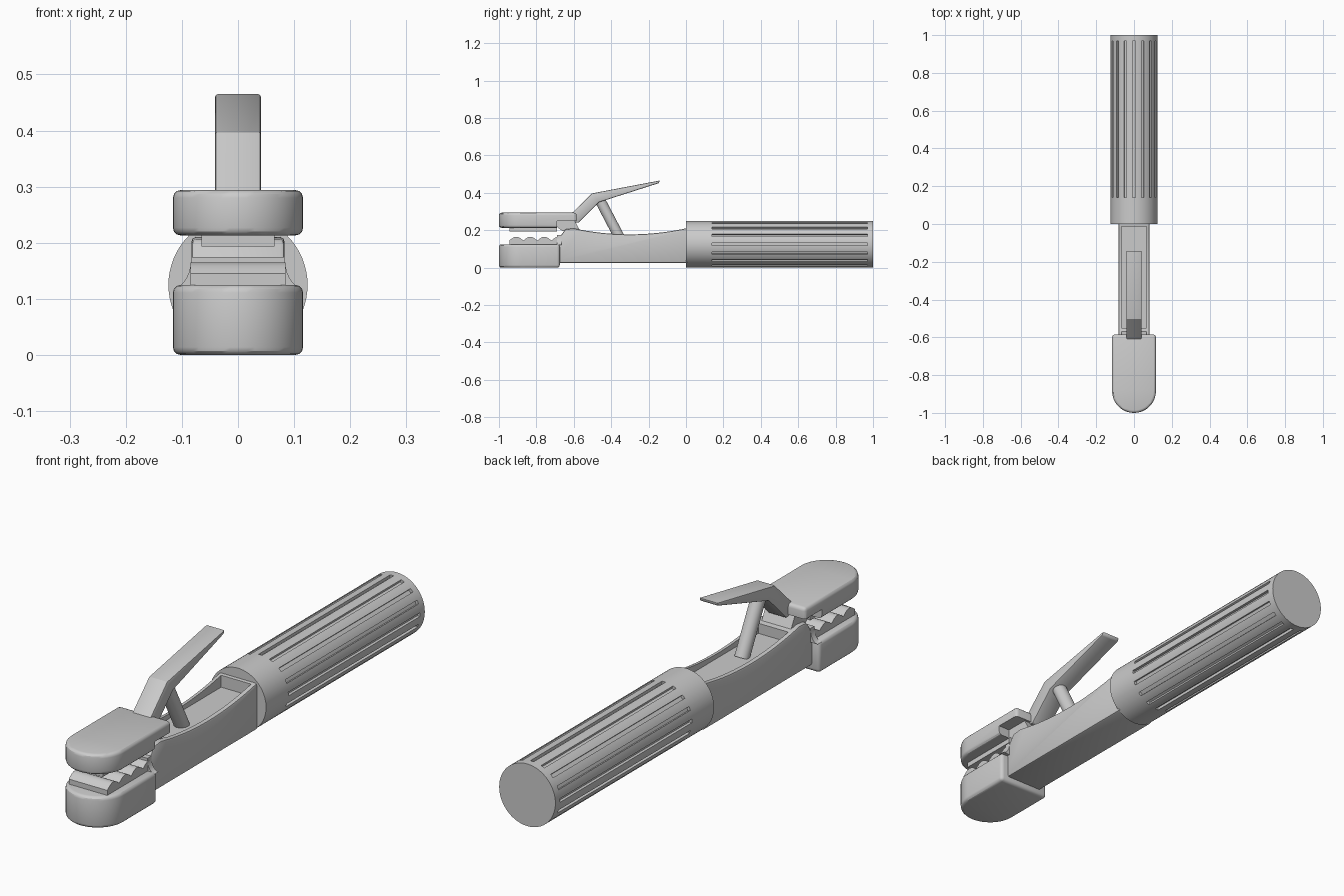
import bpy, bmesh, math
from mathutils import Vector, Matrix

if "Cube" in bpy.data.objects:
    bpy.data.objects.remove(bpy.data.objects["Cube"])


def prism(name, pts, axis, lo, hi):
    """Extrude a 2D outline along x (pts = y,z), y (pts = x,z) or z (pts = x,y)."""
    place = {'x': lambda a, b, t: (t, a, b), 'y': lambda a, b, t: (a, t, b), 'z': lambda a, b, t: (a, b, t)}[axis]
    bm = bmesh.new()
    rings = [[bm.verts.new(place(a, b, t)) for a, b in pts] for t in (lo, hi)]
    bm.faces.new(rings[0])
    bm.faces.new(rings[1])
    n = len(pts)
    for i in range(n):
        j = (i + 1) % n
        bm.faces.new((rings[0][i], rings[0][j], rings[1][j], rings[1][i]))
    bmesh.ops.recalc_face_normals(bm, faces=bm.faces)
    return finish(name, bm)


def finish(name, bm):
    me = bpy.data.meshes.new(name)
    bm.to_mesh(me)
    bm.free()
    ob = bpy.data.objects.new(name, me)
    bpy.context.collection.objects.link(ob)
    return ob


def rod(bm, p, q, r, segs):
    p, q = Vector(p), Vector(q)
    d = q - p
    m = Matrix.Translation((p + q) / 2) @ d.to_track_quat('Z', 'Y').to_matrix().to_4x4()
    bmesh.ops.create_cone(bm, cap_ends=True, segments=segs, radius1=r, radius2=r, depth=d.length, matrix=m)


def box(x, y0, y1, z0, z1, name):
    return prism(name, [(-x, y0), (x, y0), (x, y1), (-x, y1)], 'z', z0, z1)


def activate(ob):
    bpy.ops.object.select_all(action='DESELECT')
    ob.select_set(True)
    bpy.context.view_layer.objects.active = ob


def bevel(ob, width, segs=3):
    activate(ob)
    m = ob.modifiers.new("bevel", 'BEVEL')
    m.width, m.segments, m.limit_method, m.angle_limit = width, segs, 'ANGLE', math.radians(40)
    bpy.ops.object.modifier_apply(modifier=m.name)


def cut(ob, cutter):
    activate(ob)
    m = ob.modifiers.new("cut", 'BOOLEAN')
    m.object, m.operation, m.solver = cutter, 'DIFFERENCE', 'EXACT'
    bpy.ops.object.modifier_apply(modifier=m.name)
    bpy.data.objects.remove(cutter)


def jaw_plan(rear, w=0.116):
    arc = [math.pi + math.pi * i / 24 for i in range(25)]
    return [(w * math.cos(a), w - 1 + w * math.sin(a)) for a in arc] + [(w, rear), (-w, rear)]


# Handle with sixteen lengthwise grooves
bm = bmesh.new()
rod(bm, (0, 0, 0.125), (0, 1, 0.125), 0.124, 64)
handle = finish("handle", bm)
bm = bmesh.new()
for i in range(16):
    turn = Matrix.Translation((0, 0.555, 0.125)) @ Matrix.Rotation(i * math.pi / 8, 4, 'Y')
    bmesh.ops.create_cube(bm, size=1, matrix=turn @ Matrix.Translation((0, 0, 0.125))
                          @ Matrix.Diagonal((0.015, 0.83, 0.026, 1)))
cut(handle, finish("groove_cutter", bm))

# Body with a dished top and a shallow tray
dish = [(-0.6 + 0.61 * i / 20, 0.178 + 0.032 * abs((-0.6 + 0.61 * i / 20 + 0.3) / 0.3) ** 2) for i in range(21)]
body = prism("body", [(0.01, 0.025), (-0.70, 0.025), (-0.70, 0.13), (-0.645, 0.206)] + dish, 'x', -0.083, 0.083)
bevel(body, 0.008, 2)
cut(body, box(0.066, -0.55, -0.012, 0.16, 0.3, "tray_cutter"))

# Lower jaw, with flared collar behind it
lower = prism("lower_jaw", jaw_plan(-0.675), 'z', 0, 0.125)
bevel(lower, 0.014)
flare = [(0.115 - 0.032 * math.sin(t), 0.175 - 0.055 * math.cos(t)) for t in [i * math.pi / 12 for i in range(7)]]
collar = prism("jaw_collar", flare + [(-x, z) for x, z in reversed(flare)], 'y', -0.69, -0.665)

# Scalloped lower grip: four rounded teeth
teeth = [(-0.945 + 0.075 * (i / 8), 0.145 + 0.02 * abs(math.sin(math.pi * i / 8))) for i in range(29)]
prism("lower_grip", [(-0.945, 0.11)] + teeth + [(-0.682, 0.11)], 'x', -0.085, 0.085)

# Upper jaw with a stepped underside, and its grip pad
upper = prism("upper_jaw", jaw_plan(-0.585), 'z', 0.213, 0.294)
bevel(upper, 0.014)
cut(upper, box(0.2, -0.69, -0.5, 0.15, 0.25, "step_cutter"))
box(0.065, -0.945, -0.69, 0.193, 0.22, "upper_grip")

# Hinge block between the jaws
prism("hinge", [(-0.70, 0.225), (-0.66, 0.195), (-0.565, 0.195), (-0.595, 0.252), (-0.70, 0.252)], 'x', -0.065, 0.065)

# Cranked lever and its strut
lever = prism("lever", [(-0.62, 0.245), (-0.575, 0.24), (-0.465, 0.35), (-0.145, 0.452), (-0.14, 0.466),
                        (-0.503, 0.397), (-0.615, 0.287)], 'x', -0.041, 0.041)
bevel(lever, 0.005, 2)
bm = bmesh.new()
rod(bm, (0, -0.462, 0.365), (0, -0.352, 0.155), 0.028, 32)
finish("strut", bm)

for ob in list(bpy.context.scene.objects):
    activate(ob)
    bpy.ops.object.shade_smooth_by_angle(angle=math.radians(30))
